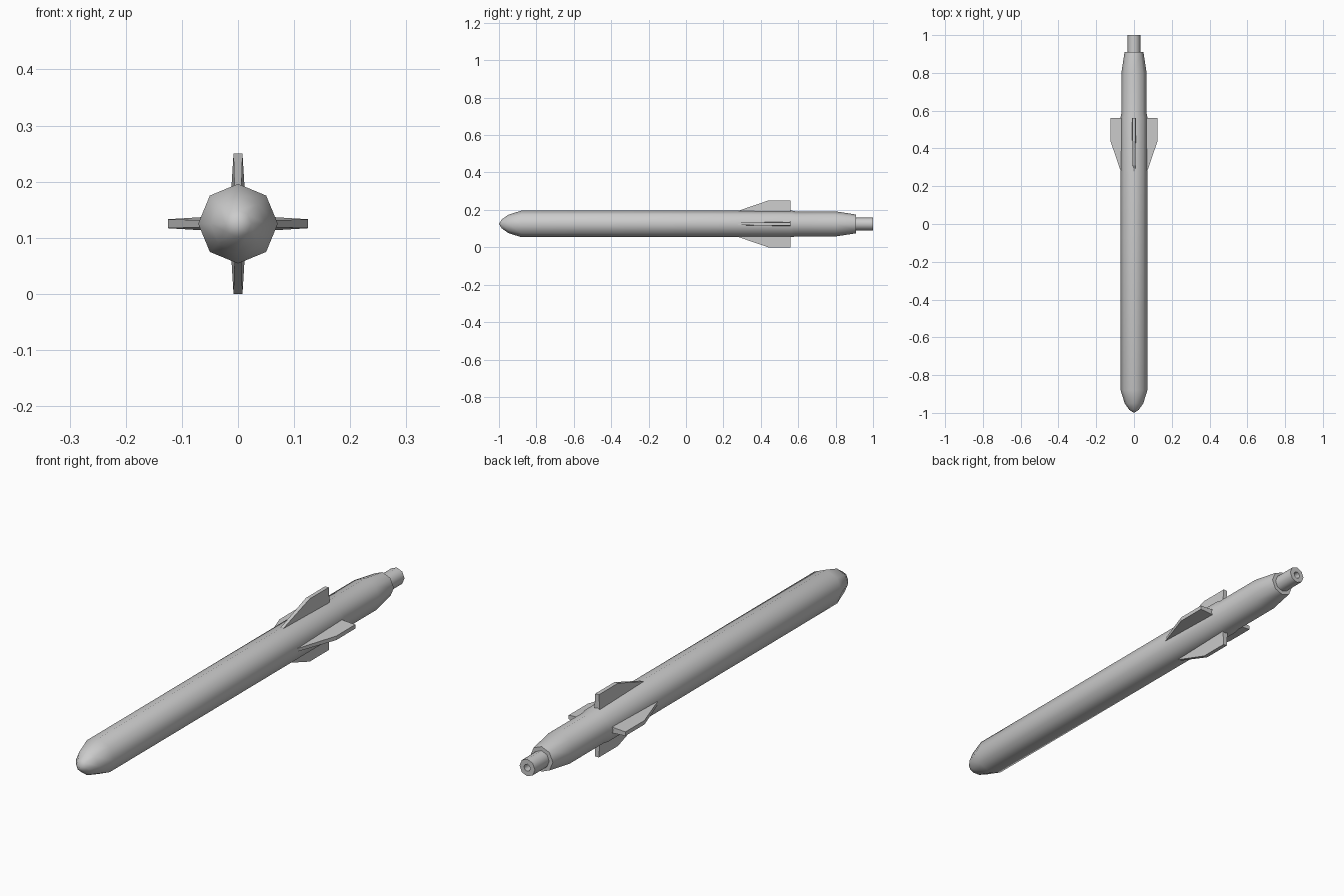
import bpy, bmesh, math
from mathutils import Matrix, Vector

if "Cube" in bpy.data.objects:
    bpy.data.objects.remove(bpy.data.objects["Cube"])

CZ = 0.125   # height of the long axis
SIDES = 8


def finish(name, bm, angle=None):
    bmesh.ops.remove_doubles(bm, verts=bm.verts, dist=1e-5)
    bmesh.ops.recalc_face_normals(bm, faces=bm.faces)
    mesh = bpy.data.meshes.new(name)
    bm.to_mesh(mesh)
    bm.free()
    ob = bpy.data.objects.new(name, mesh)
    bpy.context.collection.objects.link(ob)
    if angle:
        bpy.ops.object.select_all(action='DESELECT')
        ob.select_set(True)
        bpy.context.view_layer.objects.active = ob
        bpy.ops.object.shade_smooth_by_angle(angle=math.radians(angle))
    return ob


def lathe(name, profile):
    """Spin (y, radius) points round the long axis."""
    bm = bmesh.new()
    vs = [bm.verts.new((0, y, CZ + r)) for y, r in profile]
    es = [bm.edges.new(p) for p in zip(vs, vs[1:])]
    bmesh.ops.spin(bm, geom=vs + es, cent=(0, 0, CZ), axis=(0, 1, 0),
                   angle=math.tau, steps=SIDES, use_merge=True)
    return finish(name, bm, 50)


# Main tube with rounded nose, slight step behind the fins, tapered tail
lathe("body", [(-1.0, 0), (-0.985, 0.024), (-0.95, 0.049), (-0.88, 0.071),
               (0.565, 0.071), (0.585, 0.067), (0.80, 0.067),
               (0.91, 0.050), (0.91, 0.030)])

# Hollow nozzle at the tail
lathe("nozzle", [(0.90, 0.034), (1.0, 0.034), (1.0, 0.014),
                 (0.94, 0.014), (0.94, 0)])

# Four tapered fins: (distance from axis, y, half thickness)
outline = [(0.060, 0.25, 0.006), (0.125, 0.44, 0.008),
           (0.125, 0.56, 0.008), (0.060, 0.56, 0.012)]
for i, side in enumerate(("top", "right", "bottom", "left")):
    bm = bmesh.new()
    rot = Matrix.Rotation(math.tau * i / 4, 4, 'Y')
    a, b = [[bm.verts.new(rot @ Vector((s * t, y, r)) + Vector((0, 0, CZ)))
             for r, y, t in outline] for s in (-1, 1)]
    bm.faces.new(a)
    bm.faces.new(b[::-1])
    for k in range(4):
        j = (k + 1) % 4
        bm.faces.new((a[k], b[k], b[j], a[j]))
    finish("fin_" + side, bm)
